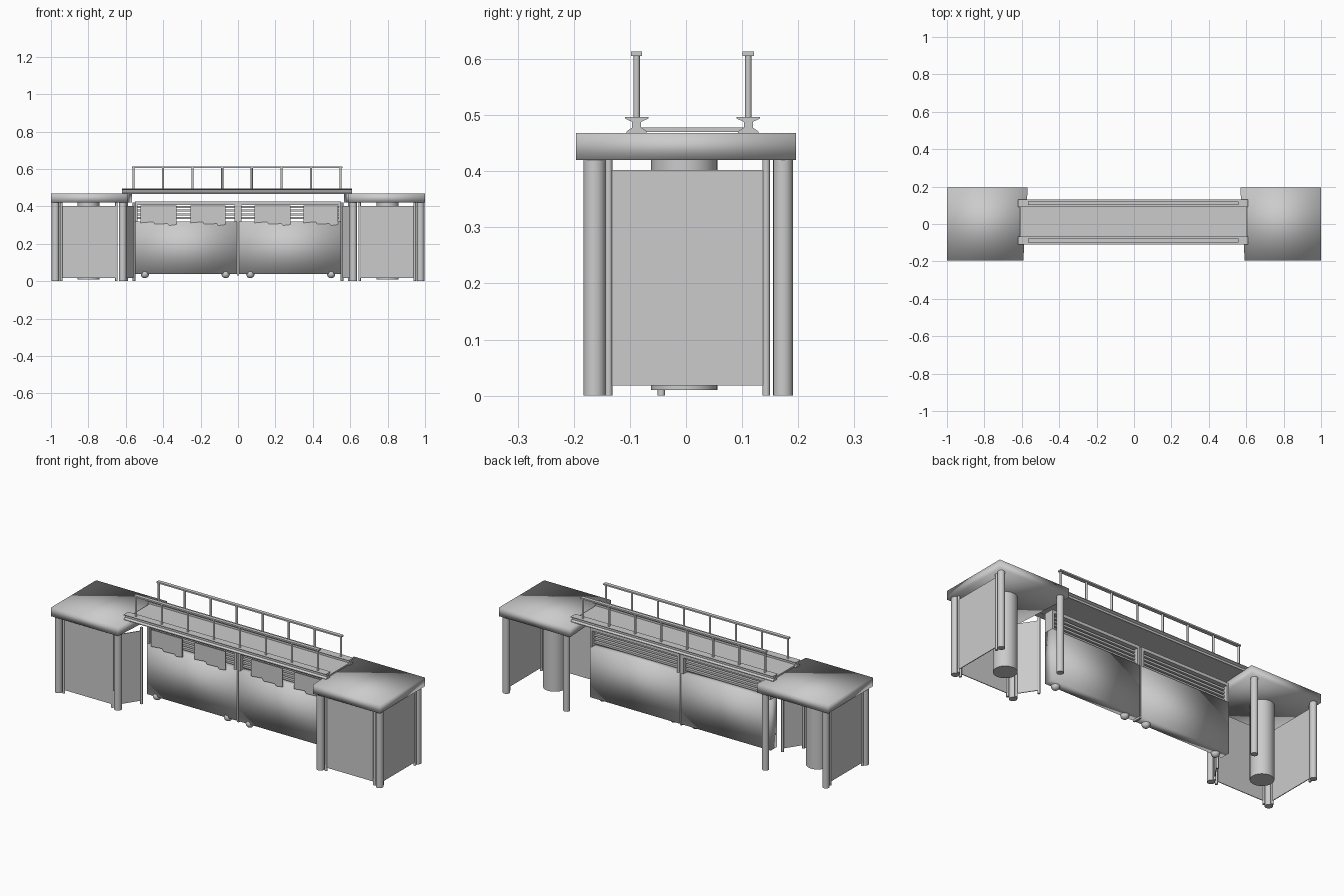
import bpy, bmesh, math
from mathutils import Matrix, Vector

cube = bpy.data.objects.get("Cube")
if cube:
    bpy.data.objects.remove(cube)

grey = bpy.data.materials.new("plain grey")
grey.use_nodes = True
grey.diffuse_color = (0.6, 0.6, 0.6, 1)
grey.node_tree.nodes["Principled BSDF"].inputs["Base Color"].default_value = (0.6, 0.6, 0.6, 1)


def finish(name, bm, smooth=None):
    """smooth: None = flat, otherwise the sharp-edge angle in degrees."""
    bmesh.ops.recalc_face_normals(bm, faces=bm.faces)
    mesh = bpy.data.meshes.new(name)
    bm.to_mesh(mesh)
    bm.free()
    mesh.materials.append(grey)
    obj = bpy.data.objects.new(name, mesh)
    bpy.context.collection.objects.link(obj)
    if smooth:
        bpy.ops.object.select_all(action="DESELECT")
        obj.select_set(True)
        bpy.context.view_layer.objects.active = obj
        if smooth >= 180:
            bpy.ops.object.shade_smooth()
        else:
            bpy.ops.object.shade_smooth_by_angle(angle=math.radians(smooth))


def add_box(bm, x0, x1, y0, y1, z0, z1):
    size = Vector((x1 - x0, y1 - y0, z1 - z0))
    mid = Vector((x0 + x1, y0 + y1, z0 + z1)) / 2
    bmesh.ops.create_cube(bm, size=1, matrix=Matrix.Translation(mid) @ Matrix.Diagonal(size).to_4x4())


def add_cylinder(bm, x, y, z0, z1, r, sides=16):
    bmesh.ops.create_cone(bm, cap_ends=True, segments=sides, radius1=r, radius2=r, depth=z1 - z0,
                          matrix=Matrix.Translation((x, y, (z0 + z1) / 2)))


def add_prism(bm, points, direction):
    face = bm.faces.new([bm.verts.new(p) for p in points])
    new = bmesh.ops.extrude_face_region(bm, geom=[face], use_keep_orig=True)["geom"]
    bmesh.ops.translate(bm, vec=direction, verts=[v for v in new if isinstance(v, bmesh.types.BMVert)])


def add_wall(bm, start, end):
    """Upright thin sheet between two ground points."""
    a, b = Vector((*start, 0.018)), Vector((*end, 0.018))
    side = (b - a).cross(Vector((0, 0, 1))).normalized() * 0.002
    add_prism(bm, [a - side, b - side, b + side, a + side], (0, 0, 0.384))


# Towers, one at each end
for side, label in ((-1, "right"), (1, "left")):
    # Roof slab with a slightly skewed inner edge
    bm = bmesh.new()
    corners = [(1, -0.196), (1, 0.196), (0.568, 0.196), (0.592, -0.196)]
    add_prism(bm, [(side * x, y, 0.42) for x, y in corners], (0, 0, 0.048))
    finish(label + "_tower_roof", bm, 180)

    # Corner posts
    bm = bmesh.new()
    for x, y, r in ((0.976, -0.163, 0.020), (0.616, -0.163, 0.020), (0.972, 0.173, 0.018), (0.605, 0.173, 0.018)):
        add_cylinder(bm, side * x, y, 0, 0.42, r)
    finish(label + "_tower_posts", bm, 40)

    # Inner core column
    bm = bmesh.new()
    add_cylinder(bm, side * 0.8, -0.003, 0.01, 0.42, 0.059, 24)
    finish(label + "_tower_column", bm, 40)

    # Front wall, outer wall and angled inner wall, each with end stiles
    walls = [((0.945, -0.163), (0.65, -0.163)), ((0.976, -0.138), (0.976, 0.143)),
             ((0.618, -0.138), (0.556, -0.044))]
    sheets, stiles = bmesh.new(), bmesh.new()
    for wall in walls:
        ends = [(side * x, y) for x, y in wall]
        add_wall(sheets, *ends)
        for x, y in ends:
            add_cylinder(stiles, x, y, 0, 0.42, 0.007, 8)
    finish(label + "_tower_walls", sheets)
    finish(label + "_tower_wall_stiles", stiles, 50)

# Bridge deck
bm = bmesh.new()
add_box(bm, -0.61, 0.605, -0.088, 0.11, 0.470, 0.478)
finish("bridge_deck", bm)

# Bridge beams and railings
half = [(0.021, 0.497), (0.021, 0.494), (0.008, 0.488), (0.008, 0.478), (0.018, 0.471), (0.018, 0.467)]
profile = half + [(-y, z) for y, z in reversed(half)]
for y, label in ((-0.088, "front"), (0.111, "back")):
    bm = bmesh.new()
    add_prism(bm, [(-0.62, y + dy, z) for dy, z in profile], (1.23, 0, 0))
    finish(label + "_bridge_beam", bm)
    bm = bmesh.new()
    add_box(bm, -0.566, 0.558, y - 0.01, y + 0.01, 0.605, 0.613)
    for i in range(8):
        add_cylinder(bm, -0.559 + i * 0.1582, y, 0.49, 0.607, 0.006, 8)
    finish(label + "_railing", bm, 50)

# Sliding gate leaves
for side, label in ((-1, "right"), (1, "left")):
    x0, x1 = sorted((side * 0.006, side * 0.55))
    # Solid lower body
    bm = bmesh.new()
    add_box(bm, x0, x1, -0.006, 0.05, 0.04, 0.32)
    finish(label + "_gate_body", bm, 180)
    # Frame round the vent
    bm = bmesh.new()
    add_box(bm, x0, x1, -0.006, 0.05, 0.408, 0.425)
    for x in (x0, x1 - 0.014):
        add_box(bm, x, x + 0.014, -0.006, 0.05, 0.318, 0.41)
    finish(label + "_gate_frame", bm)
    # Vent slats
    bm = bmesh.new()
    for i in range(4):
        z = 0.332 + i * 0.02
        add_box(bm, x0 + 0.01, x1 - 0.01, 0.012, 0.032, z, z + 0.011)
    finish(label + "_gate_slats", bm)
    # Rollers
    bm = bmesh.new()
    for x in (0.066, 0.498):
        bmesh.ops.create_uvsphere(bm, u_segments=16, v_segments=10, radius=0.022,
                                  matrix=Matrix.Translation((side * x, 0.01, 0.038)))
    finish(label + "_gate_rollers", bm, 60)

# Centre stile where the leaves meet
bm = bmesh.new()
add_box(bm, -0.005, 0.005, 0.0, 0.045, 0.03, 0.425)
finish("gate_centre_stile", bm)

# Cover plates hung over the vents, with a notched lower edge
outline = [(0, 0.405), (0, 0.312), (0.35, 0.318), (0.4, 0.305), (0.75, 0.308), (0.8, 0.298), (1, 0.303), (1, 0.405)]
for i, (x0, x1) in enumerate(((-0.52, -0.33), (-0.255, -0.067), (0.088, 0.28), (0.35, 0.535))):
    bm = bmesh.new()
    add_prism(bm, [(x0 + t * (x1 - x0), -0.013, z) for t, z in outline], (0, 0.005, 0))
    finish("vent_cover_%d" % (i + 1), bm)
